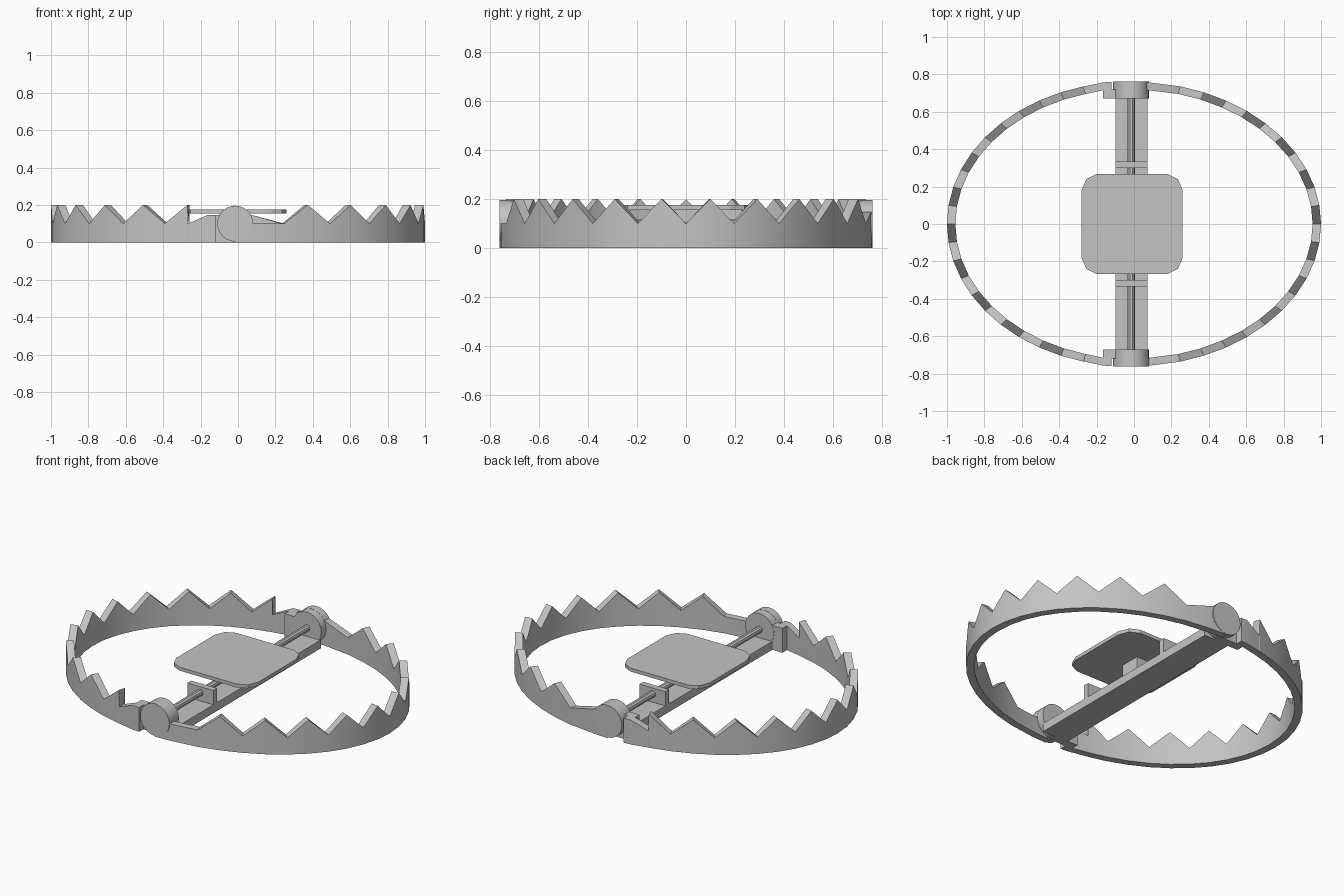
import bpy, bmesh, math

if "Cube" in bpy.data.objects:
    bpy.data.objects.remove(bpy.data.objects["Cube"])

steel = bpy.data.materials.new("steel grey")
steel.diffuse_color = (0.55, 0.55, 0.55, 1)
steel.use_nodes = True
steel.node_tree.nodes["Principled BSDF"].inputs["Base Color"].default_value = steel.diffuse_color

CX = -0.015          # hinge axis x
B = 0.762            # ring half depth
HUB_Z, HUB_R = 0.1, 0.096


def finish(name, bm, smooth=None):
    bmesh.ops.recalc_face_normals(bm, faces=bm.faces)
    me = bpy.data.meshes.new(name)
    bm.to_mesh(me)
    bm.free()
    ob = bpy.data.objects.new(name, me)
    bpy.context.collection.objects.link(ob)
    me.materials.append(steel)
    if smooth:
        bpy.ops.object.select_all(action='DESELECT')
        ob.select_set(True)
        bpy.context.view_layer.objects.active = ob
        bpy.ops.object.shade_smooth_by_angle(angle=math.radians(smooth))
    return ob


def box(name, x0, x1, y0, y1, z0, z1):
    bm = bmesh.new()
    bmesh.ops.create_cube(bm, size=1)
    for v in bm.verts:
        v.co = ((x0 + x1) / 2 + v.co.x * (x1 - x0),
                (y0 + y1) / 2 + v.co.y * (y1 - y0),
                (z0 + z1) / 2 + v.co.z * (z1 - z0))
    return finish(name, bm)


def prism(name, pts, vec, smooth=None):
    """Extrude a flat outline along a vector."""
    bm = bmesh.new()
    face = bm.faces.new([bm.verts.new(p) for p in pts])
    ext = bmesh.ops.extrude_face_region(bm, geom=[face], use_keep_orig=True)
    new = [g for g in ext['geom'] if isinstance(g, bmesh.types.BMVert)]
    bmesh.ops.translate(bm, verts=new, vec=vec)
    return finish(name, bm, smooth)


def rod(name, x, z, r, y0, y1, n):
    pts = [(x + r * math.cos(2 * math.pi * i / n), y0,
            z + r * math.sin(2 * math.pi * i / n)) for i in range(n)]
    return prism(name, pts, (0, y1 - y0, 0), 30)


def jaw(name, columns):
    """Strip of quads through columns of (outer xy, inner xy, top z)."""
    bm = bmesh.new()
    rings = []
    for (ox, oy), (ix, iy), z in columns:
        rings.append([bm.verts.new(p) for p in
                      ((ox, oy, 0), (ox, oy, z), (ix, iy, z), (ix, iy, 0))])
    for a, b in zip(rings, rings[1:]):
        for k in range(4):
            m = (k + 1) % 4
            bm.faces.new((a[k], a[m], b[m], b[k]))
    bm.faces.new(rings[0])
    bm.faces.new(rings[-1])
    return finish(name, bm, 25)


def arc(a, sign, first_high):
    """Toothed half ellipse from -75 to 75 degrees."""
    cols = []
    for i in range(21):
        t = math.radians(-75 + 7.5 * i)
        c, s = math.cos(t), math.sin(t)
        high = (i % 2 == 0) == first_high
        cols.append(((CX + sign * a * c, B * s),
                     (CX + sign * (a - 0.045) * c, (B - 0.042) * s),
                     0.2 if high else 0.1))
    return cols


def flat(x, y, z):
    """Straight column beside the hinge."""
    s = math.copysign(1, y)
    return ((x, y), (x, y - s * 0.042), z)


# right jaw: valley at the middle, runs into the outer hinge discs
jaw("right_jaw",
    [flat(CX, -B, 0.1), flat(0.085, -0.757, 0.1)] + arc(1.015, 1, False)
    + [flat(0.07, 0.758, 0.147), flat(CX, B, 0.147)])

# left jaw: tooth at the middle, sharp drop near the hinge
jaw("left_jaw",
    [flat(-0.12, -0.76, 0.145), flat(-0.165, -0.757, 0.145), flat(-0.267, -0.735, 0.1)]
    + arc(0.985, -1, True)
    + [flat(-0.267, 0.735, 0.1), flat(-0.165, 0.757, 0.145), flat(-0.12, 0.76, 0.145)])

for s, side in ((-1, "front"), (1, "back")):
    # hinge discs and the inward step of the left jaw
    rod(side + "_outer_hinge", CX, HUB_Z, HUB_R, s * 0.718, s * B, 24)
    rod(side + "_inner_hinge", CX, HUB_Z, HUB_R - 0.001, s * 0.67, s * 0.718, 24)
    box(side + "_hinge_tab", -0.165, CX, *sorted((s * 0.672, s * 0.72)), 0, 0.145)
    # upright plate that carries the rod
    box(side + "_bracket", -0.098, 0.072, *sorted((s * 0.3, s * 0.335)), 0.04, 0.135)

# base bar, hinge rod and pad support
box("base_bar", -0.098, 0.072, -0.68, 0.68, 0, 0.05)
rod("hinge_rod", CX, 0.1, 0.02, -0.68, 0.68, 10)
box("pad_post", -0.06, 0.03, -0.06, 0.06, 0.04, 0.16)

# trigger pad with clipped corners
corner = [(0.27, 0.18), (0.245, 0.24), (0.19, 0.267)]
outline = []
for sx, sy in ((1, 1), (-1, 1), (-1, -1), (1, -1)):
    pts = corner if sx * sy > 0 else corner[::-1]
    outline += [(-0.01 + sx * x, sy * y, 0.155) for x, y in pts]
prism("trigger_pad", outline, (0, 0, 0.021))
